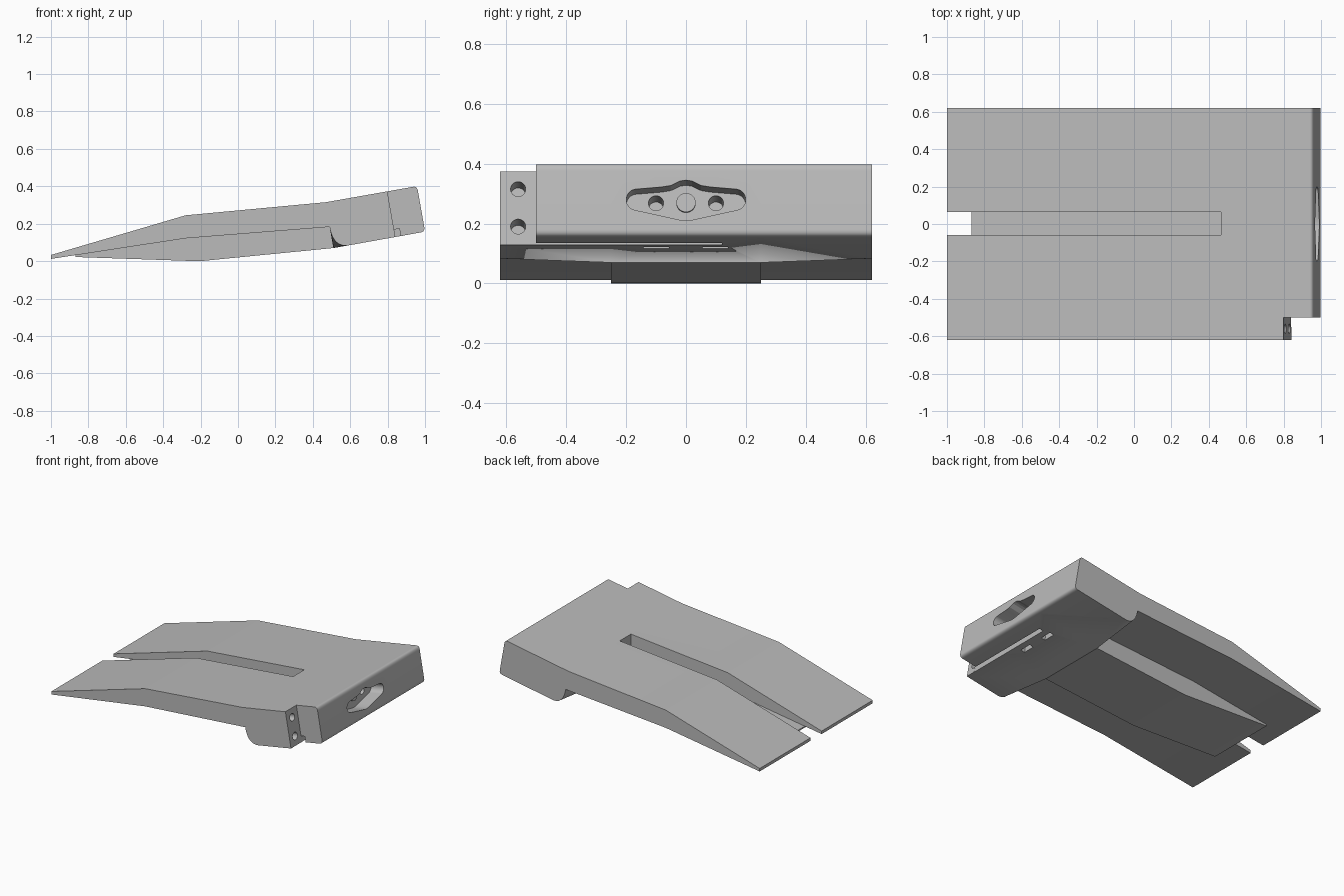
import bpy, bmesh, math
from mathutils import Vector, Matrix

if "Cube" in bpy.data.objects:
    bpy.data.objects.remove(bpy.data.objects["Cube"])

TILT = math.radians(10)
gray = bpy.data.materials.new("gray")
gray.diffuse_color = (0.5, 0.5, 0.5, 1)
gray.use_nodes = True
gray.node_tree.nodes["Principled BSDF"].inputs["Base Color"].default_value = gray.diffuse_color


def loft(name, sections):
    """Skin a closed solid through matching rings of points."""
    bm = bmesh.new()
    rings = [[bm.verts.new(p) for p in s] for s in sections]
    n = len(rings[0])
    for a, b in zip(rings, rings[1:]):
        for i in range(n):
            j = (i + 1) % n
            bm.faces.new((a[i], a[j], b[j], b[i]))
    bm.faces.new(rings[0])
    bm.faces.new(rings[-1])
    bmesh.ops.remove_doubles(bm, verts=bm.verts, dist=1e-5)
    bmesh.ops.recalc_face_normals(bm, faces=bm.faces)
    me = bpy.data.meshes.new(name)
    bm.to_mesh(me)
    bm.free()
    ob = bpy.data.objects.new(name, me)
    bpy.context.collection.objects.link(ob)
    me.materials.append(gray)
    return ob


def round_corner(a, c, b, steps=16):
    """Rounded corner from a to b around corner c."""
    a, c, b = Vector(a), Vector(c), Vector(b)
    pts = []
    for i in range(steps + 1):
        t = i / steps
        pts.append(tuple(a * (1 - t) ** 2 + c * 2 * t * (1 - t) + b * t * t))
    return pts


def tilted_prism(name, outline, x, y, z, u0, u1):
    """Extrude a (y, v) outline along the tilted long axis from u0 to u1."""
    m = Matrix.Translation((x, y, z)) @ Matrix.Rotation(-TILT, 4, 'Y')
    return loft(name, [[m @ Vector((u, p[0], p[1])) for p in outline] for u in (u0, u1)])


def rect(w, h):
    return [(-w / 2, -h / 2), (w / 2, -h / 2), (w / 2, h / 2), (-w / 2, h / 2)]


def circle(r, n=48):
    return [(r * math.cos(2 * math.pi * i / n), r * math.sin(2 * math.pi * i / n)) for i in range(n)]


def cut(target, cutter):
    bpy.context.view_layer.objects.active = target
    mod = target.modifiers.new("cut", 'BOOLEAN')
    mod.operation, mod.solver, mod.object = 'DIFFERENCE', 'EXACT', cutter
    bpy.ops.object.modifier_apply(modifier=mod.name)
    bpy.data.objects.remove(cutter)


# Wedge body: the rounded step under the head grows toward both sides
WALL_TOP, WALL_LOW, FLOOR = Vector((0.49, 0.183)), Vector((0.51, 0.07)), Vector((0.595, 0.085))


def section(y, f):
    p = [(-1, 0.012), (-1, 0.033), (-0.28, 0.245), (0.47, 0.315)]
    p += round_corner((0.935, 0.397), (0.957, 0.402), (0.962, 0.375))
    p += round_corner((0.996, 0.182), (1.001, 0.158), (0.975, 0.153))
    p += round_corner(WALL_LOW.lerp(FLOOR, f), WALL_LOW, WALL_LOW.lerp(WALL_TOP, f))
    p += [tuple(WALL_TOP), (-0.28, 0.122)]
    return [(a, y, b) for a, b in p]


body = loft("wedge_body", [section(-0.62, 1), section(-0.25, 0), section(0.25, 0), section(0.62, 1)])

# Long slot between the two prongs
cut(body, loft("slot_cutter", [[(x, y, z) for y, z in
    ((-0.06, -0.2), (0.063, -0.2), (0.063, 0.6), (-0.06, 0.6))] for x in (-1.2, 0.465)]))

# Corner notch with two bolt holes
cut(body, tilted_prism("notch_cutter", rect(0.2, 0.8), 0.82, -0.6, 0.25, 0, 0.5))
for x, z in ((0.81, 0.315), (0.831, 0.19)):
    cut(body, tilted_prism("notch_hole_cutter", circle(0.025), x, -0.56, z, -0.12, 0.05))

# Groove and two small slots in the underside of the head
cut(body, tilted_prism("groove_cutter", rect(0.67, 0.075), 0.855, -0.215, 0.134, -0.015, 0.015))
for y in (-0.1, 0.098):
    cut(body, tilted_prism("small_slot_cutter", rect(0.085, 0.08), 0.787, y, 0.12, -0.015, 0.015))

# Shaped recess in the end face
half = [(0, 0.066), (0.02, 0.063), (0.05, 0.048), (0.08, 0.043)]
half += [(0.163 + 0.036 * math.cos(a), 0.036 * math.sin(a))
         for a in (math.radians(80 - 8 * i) for i in range(21))]
half += [(0.05, -0.062), (0.02, -0.069), (0, -0.07)]
outline = half + [(-y, z) for y, z in reversed(half[1:-1])]
cut(body, tilted_prism("recess_cutter", outline, 0.98, 0, 0.28, -0.1, 0.1))
for y in (-0.1, 0.1):
    cut(body, tilted_prism("recess_hole_cutter", circle(0.025), 0.88, y, 0.268, -0.12, 0.05))

# Round pin at the back of the recess
pin = tilted_prism("recess_pin", circle(0.032), 0.88, 0, 0.268, -0.02, 0.012)

# Keel under the middle, closing the slot from below
keel_profile = [(-0.87, 0.022), (-0.22, 0.0), (-0.18, 0.002), (0.51, 0.07),
                (0.49, 0.183), (-0.28, 0.122), (-0.87, 0.032)]
keel = loft("keel", [[(x, y, z) for x, z in keel_profile] for y in (-0.25, 0.25)])

# Smooth shading on rounded parts only
for ob in (body, pin, keel):
    bpy.ops.object.select_all(action='DESELECT')
    ob.select_set(True)
    bpy.context.view_layer.objects.active = ob
    bpy.ops.object.shade_smooth_by_angle(angle=math.radians(10.5))
